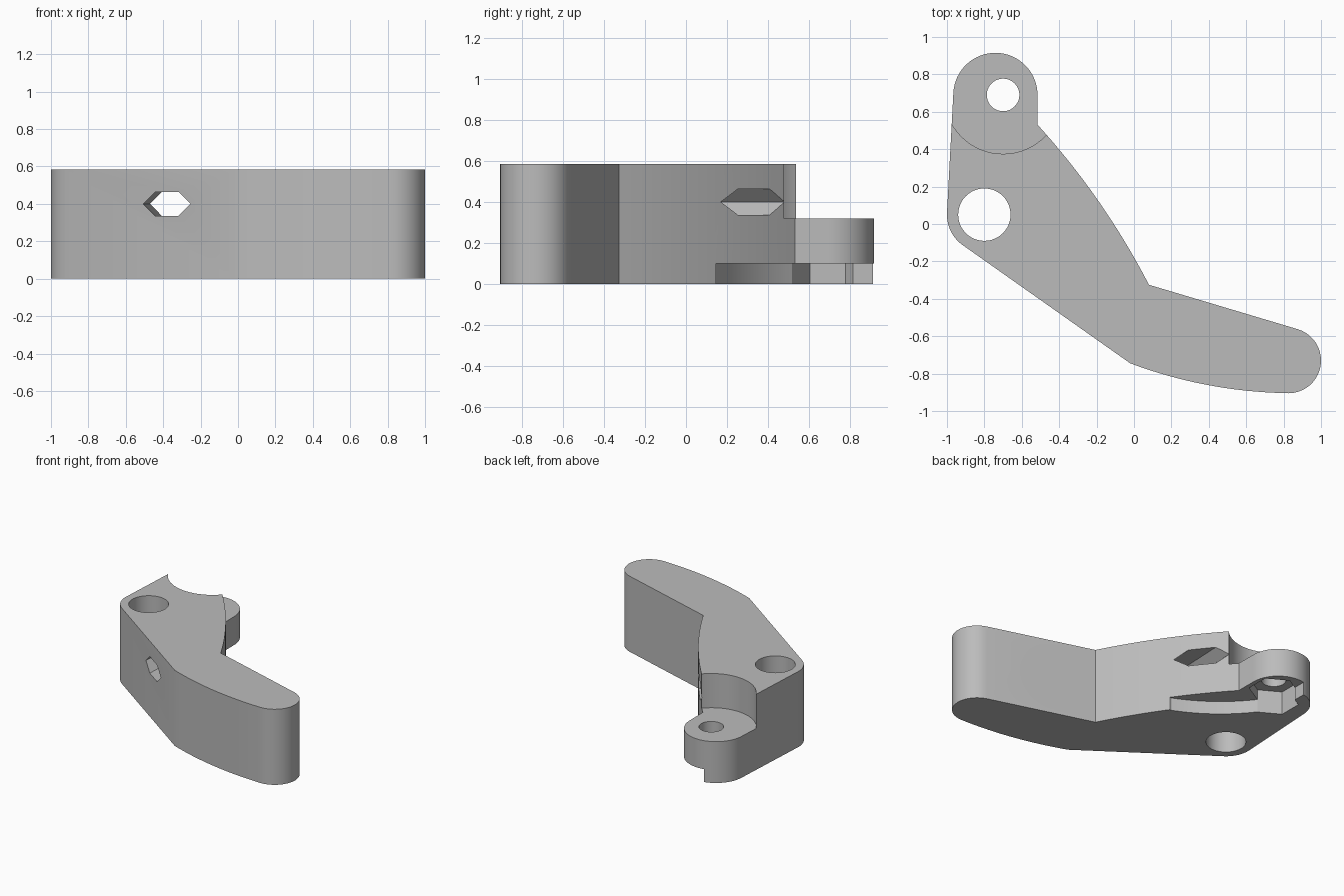
import bpy
import bmesh
import math
from mathutils import Vector, Matrix

if "Cube" in bpy.data.objects:
    bpy.data.objects.remove(bpy.data.objects["Cube"])

HEIGHT = 0.585
PIVOT = (-0.70, 0.69)

grey = bpy.data.materials.new("plain grey")
grey.use_nodes = True
grey.diffuse_color = (0.5, 0.5, 0.5, 1)
grey.node_tree.nodes["Principled BSDF"].inputs["Base Color"].default_value = (0.5, 0.5, 0.5, 1)


def circle_arc(center, radius, start, end, steps=20):
    """Points on a circle between two angles in degrees."""
    angles = [math.radians(start + (end - start) * i / steps) for i in range(steps + 1)]
    return [(center[0] + radius * math.cos(t), center[1] + radius * math.sin(t)) for t in angles]


def bowed(a, b, bow, steps=16):
    """Shallow curve from a to b, bulging to its right."""
    a, b = Vector(a), Vector(b)
    side = Vector((b.y - a.y, a.x - b.x)).normalized()
    return [tuple(a.lerp(b, i / steps) + side * bow * (1 - (2 * i / steps - 1) ** 2))
            for i in range(steps + 1)]


def prism(name, outline, low, high, matrix=None):
    """Extrude a flat outline between two levels."""
    bm = bmesh.new()
    base = bm.faces.new([bm.verts.new((x, y, low)) for x, y in outline])
    top = bmesh.ops.extrude_face_region(bm, geom=[base])
    moved = [v for v in top["geom"] if isinstance(v, bmesh.types.BMVert)]
    bmesh.ops.translate(bm, verts=moved, vec=(0, 0, high - low))
    if matrix:
        bm.transform(matrix)
    bmesh.ops.recalc_face_normals(bm, faces=bm.faces)
    mesh = bpy.data.meshes.new(name)
    bm.to_mesh(mesh)
    bm.free()
    mesh.materials.append(grey)
    obj = bpy.data.objects.new(name, mesh)
    bpy.context.collection.objects.link(obj)
    return obj


def round_outline(center, radius, steps=64):
    return circle_arc(center, radius, 0, 360, steps)[:-1]


def cut(body, cutter):
    """Subtract the cutter and discard it."""
    bpy.context.view_layer.objects.active = body
    mod = body.modifiers.new("cut", "BOOLEAN")
    mod.operation = "DIFFERENCE"
    mod.solver = "EXACT"
    mod.object = cutter
    cutter.hide_render = True
    bpy.ops.object.modifier_apply(modifier=mod.name)
    bpy.data.objects.remove(cutter)


# Bent lever with rounded tip and rounded lug
outline = (
    bowed((-0.02, -0.745), (0.80, -0.904), 0.035)
    + circle_arc((0.825, -0.73), 0.175, -90, 73)
    + bowed((0.08, -0.325), (-0.515, 0.53), 0.034)
    + circle_arc((-0.741, 0.69), 0.225, 0, 177, 32)
    + circle_arc((-0.80, 0.05), 0.20, 177, 233, 14)
)
lever = prism("lever_arm", outline, 0, HEIGHT)

# Round clearance above the lug, then the pivot holes
cut(lever, prism("lug_clearance", round_outline(PIVOT, 0.315), 0.32, 1))
cut(lever, prism("lug_hole", round_outline(PIVOT, 0.087), -1, 1))
cut(lever, prism("main_hole", round_outline((-0.80, 0.05), 0.14), -1, 1))

# Shallow recess under the lug, open to the side
recess = bowed((-0.70, 0.52), (-0.22, 0.145), 0.04) + [
    (0, 0.145), (0, 1.2), (-0.79, 1.2), (-0.79, 0.7)]
cut(lever, prism("under_recess", recess, -0.2, 0.10))

# Hexagonal nut pocket
nut = circle_arc(PIVOT, 0.175, 90, 450, 6)[:-1]
cut(lever, prism("nut_pocket", nut, -0.3, 0.18))

# Blind round pocket in the inner side of the long arm
normal = Vector((0.284, 0.959, 0))
turn = normal.to_track_quat("Z", "Y").to_matrix().to_4x4()
place = Matrix.Translation((0.377, -0.413, 0.293)) @ turn
cut(lever, prism("side_pocket", round_outline((0, 0), 0.265), -0.17, 0.2, place))

# Flattened hexagonal passage from front to back
slot = [(-0.13, 0), (-0.064, -0.064), (0.064, -0.064),
        (0.13, 0), (0.064, 0.064), (-0.064, 0.064)]
slant = Matrix(((1, 0, 0.041, -0.36), (0, 0, 1, 0), (0, 1, 0, 0.40), (0, 0, 0, 1)))
cut(lever, prism("hex_passage", slot, -1, 1, slant))

# Smooth curved walls, sharp edges
bpy.ops.object.select_all(action="DESELECT")
lever.select_set(True)
bpy.context.view_layer.objects.active = lever
bpy.ops.object.shade_smooth_by_angle(angle=math.radians(20))
